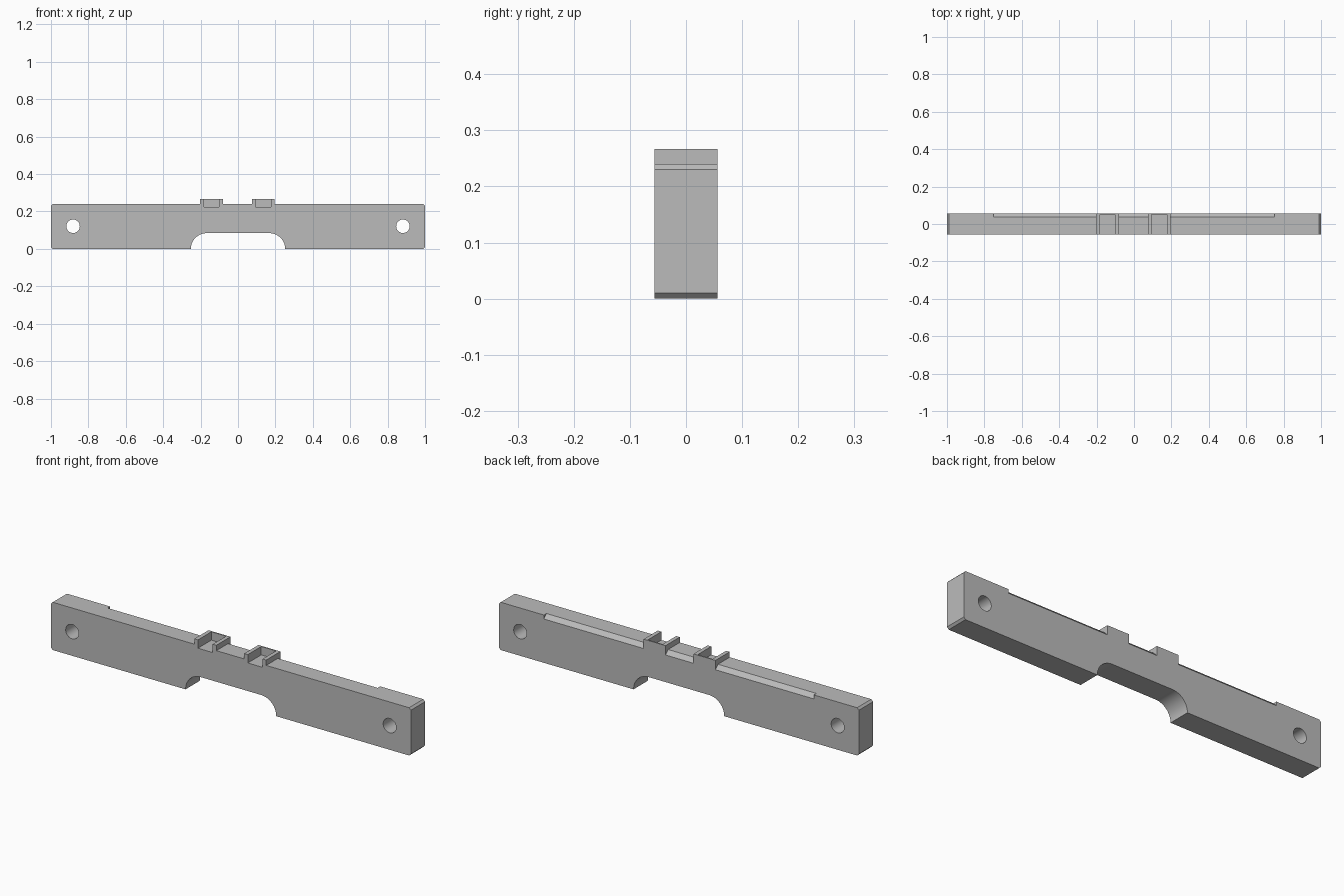
import bpy, bmesh, math
from mathutils import Vector

cube = bpy.data.objects.get("Cube")
if cube:
    bpy.data.objects.remove(cube, do_unlink=True)

HALF_Y, TOP, TAB_TOP = 0.0563, 0.24, 0.267
EDGE = 0.01                       # chamfer on the bar ends
ARCH_X, ARCH_R = 0.252, 0.084     # cut-out under the middle
TAB_CENTRES, TAB_HALF, WALL = (-0.142, 0.135), 0.061, 0.02
GROOVE_X, GROOVE = 0.75, 0.02     # chamfer along the rear top edge

grey = bpy.data.materials.new("plain grey")
grey.use_nodes = True
colour = (0.5, 0.5, 0.5, 1)
grey.diffuse_color = colour
grey.node_tree.nodes["Principled BSDF"].inputs["Base Color"].default_value = colour


def prism(name, points, direction):
    """Extrude a closed 3D outline along a direction."""
    bm = bmesh.new()
    base = bm.faces.new([bm.verts.new(p) for p in points])
    new = bmesh.ops.extrude_face_region(bm, geom=[base])["geom"]
    moved = [v for v in new if isinstance(v, bmesh.types.BMVert)]
    bmesh.ops.translate(bm, verts=moved, vec=Vector(direction))
    bmesh.ops.recalc_face_normals(bm, faces=bm.faces)
    mesh = bpy.data.meshes.new(name)
    bm.to_mesh(mesh)
    bm.free()
    mesh.materials.append(grey)
    obj = bpy.data.objects.new(name, mesh)
    bpy.context.collection.objects.link(obj)
    return obj


def cut(target, cutter):
    """Subtract a cutter and remove it."""
    mod = target.modifiers.new("cut", "BOOLEAN")
    mod.operation, mod.solver, mod.object = "DIFFERENCE", "EXACT", cutter
    bpy.context.view_layer.objects.active = target
    bpy.ops.object.modifier_apply(modifier=mod.name)
    bpy.data.objects.remove(cutter, do_unlink=True)


def arc(cx, cz, r, start, end, steps):
    angles = [math.radians(start + (end - start) * i / steps) for i in range(steps + 1)]
    return [(cx + r * math.cos(a), cz + r * math.sin(a)) for a in angles]


# Bar outline with rounded arch, chamfered ends and two raised tabs
outline = [(-1, EDGE), (EDGE - 1, 0)]
outline += arc(ARCH_R - ARCH_X, 0, ARCH_R, 180, 90, 16)
outline += arc(ARCH_X - ARCH_R, 0, ARCH_R, 90, 0, 16)
outline += [(1 - EDGE, 0), (1, EDGE), (1, TOP - EDGE), (1 - EDGE, TOP)]
for c in reversed(TAB_CENTRES):
    a, b = c + TAB_HALF, c - TAB_HALF
    outline += [(a, TOP), (a, TAB_TOP), (b, TAB_TOP), (b, TOP)]
outline += [(EDGE - 1, TOP), (-1, TOP - EDGE)]
bar = prism("mounting_bar", [(x, -HALF_Y, z) for x, z in outline], (0, 2 * HALF_Y, 0))

# Round bolt holes
for x in (-0.882, 0.882):
    ring = arc(x, 0.121, 0.036, 0, 360, 48)[:-1]
    cut(bar, prism("hole_cutter", [(px, -0.1, pz) for px, pz in ring], (0, 0.2, 0)))

# Pockets in the tabs, open to the front and top
for c in TAB_CENTRES:
    a, b = c - TAB_HALF + WALL, c + TAB_HALF - WALL
    corners = [(a, 0.225), (b, 0.225), (b, 0.3), (a, 0.3)]
    cut(bar, prism("pocket_cutter", [(x, -0.1, z) for x, z in corners], (0, 0.15, 0)))

# Sloped rear top edge, interrupted by the tabs
stops = [-GROOVE_X]
for c in TAB_CENTRES:
    stops += [c - TAB_HALF, c + TAB_HALF]
stops.append(GROOVE_X)
low, high = HALF_Y - GROOVE - 0.01, HALF_Y + 0.01
wedge = [(low, TOP + 0.01), (high, TOP - GROOVE - 0.01), (high, TOP + 0.01)]
for start, end in zip(stops[::2], stops[1::2]):
    cut(bar, prism("slope_cutter", [(start, y, z) for y, z in wedge], (end - start, 0, 0)))

# Smooth curved walls, crisp edges
bpy.ops.object.select_all(action="DESELECT")
bar.select_set(True)
bpy.context.view_layer.objects.active = bar
bpy.ops.object.shade_smooth_by_angle(angle=math.radians(30))
